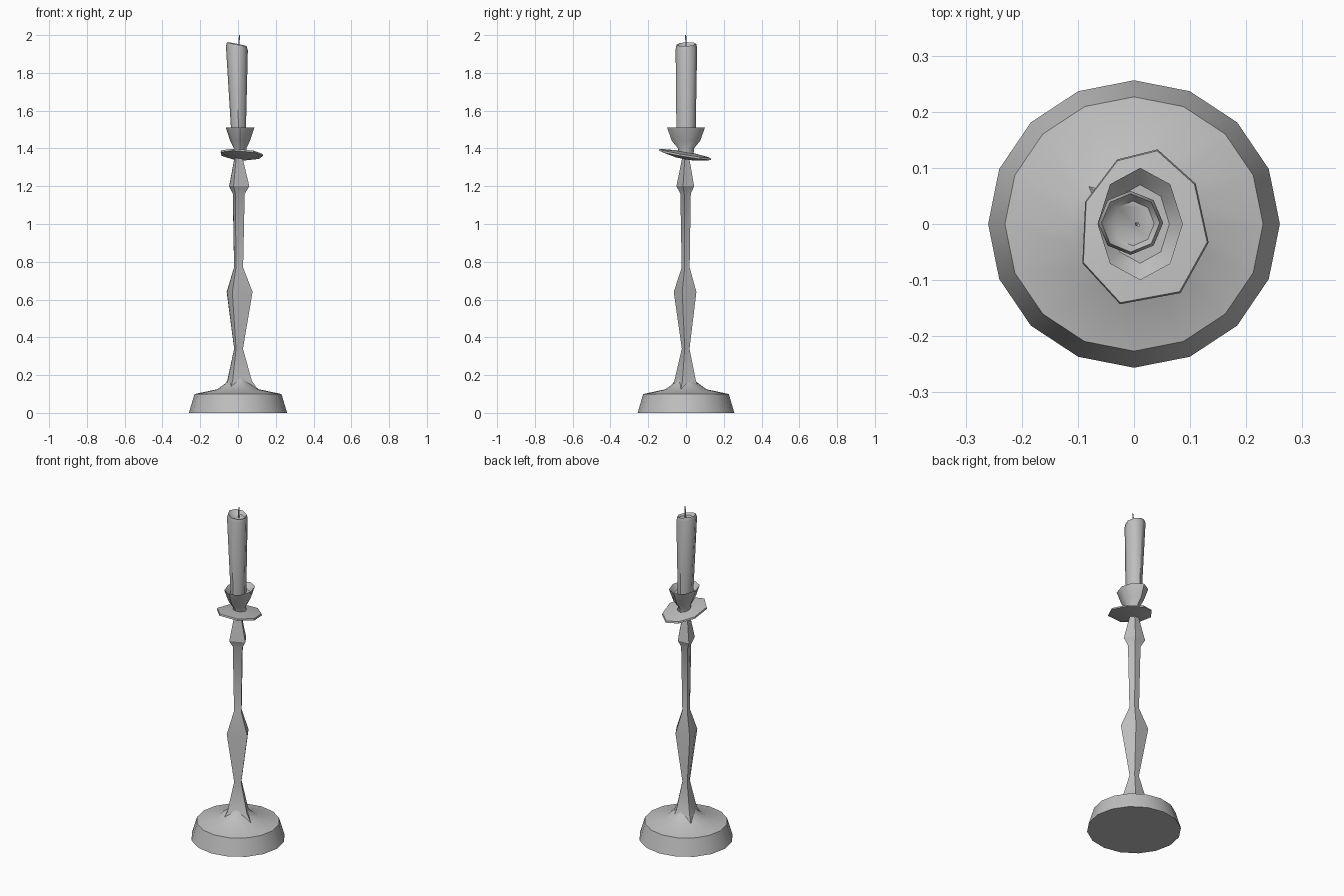
import bpy, bmesh, math
from math import cos, sin, radians, tau

cube = bpy.data.objects.get("Cube")
if cube:
    bpy.data.objects.remove(cube, do_unlink=True)

# One plain grey for the whole piece
grey = bpy.data.materials.new("plain_grey")
grey.use_nodes = True
colour = (0.52, 0.52, 0.52, 1)
grey.diffuse_color = colour
grey.node_tree.nodes["Principled BSDF"].inputs["Base Color"].default_value = colour


def loft(name, rings, angle):
    """Skin a stack of equal-length rings, cap both ends, smooth below an angle."""
    bm = bmesh.new()
    rows = [[bm.verts.new(p) for p in ring] for ring in rings]
    n = len(rows[0])
    for low, high in zip(rows, rows[1:]):
        for i in range(n):
            j = (i + 1) % n
            bm.faces.new((low[i], low[j], high[j], high[i]))
    bm.faces.new(rows[0][::-1])
    bm.faces.new(rows[-1])
    bmesh.ops.recalc_face_normals(bm, faces=bm.faces)
    mesh = bpy.data.meshes.new(name)
    bm.to_mesh(mesh)
    bm.free()
    mesh.shade_smooth()
    mesh.set_sharp_from_angle(angle=radians(angle))
    mesh.materials.append(grey)
    obj = bpy.data.objects.new(name, mesh)
    bpy.context.collection.objects.link(obj)
    return obj


def oval(n, z, rx, ry, cx=0, cy=0, tilt_x=0, tilt_y=0):
    """Ring of n points on an ellipse lying in a tilted plane."""
    ring = []
    for i in range(n):
        a = tau * i / n
        x, y = rx * cos(a), ry * sin(a)
        ring.append((cx + x, cy + y, z + tilt_x * x + tilt_y * y))
    return ring


def scaled(outline, z, s, cx=0, cy=0, tilt_x=0, tilt_y=0):
    """Ring made from a hand-shaped outline, scaled and tilted."""
    return [(cx + x * s, cy + y * s, z + (tilt_x * x + tilt_y * y) * s)
            for x, y in outline]


# Round foot with a low flared mound
foot = [(0, 0.26), (0.1, 0.23), (0.125, 0.11), (0.165, 0.055), (0.2, 0.035)]
loft("foot", [oval(16, z, r, r * 0.985) for z, r in foot], 40)

# Faceted stem with two swellings
section = [(0.077, -0.02), (0.032, 0.055), (-0.06, 0.05), (-0.058, 0.0), (-0.03, -0.065)]
stem = [(0.11, 1.5), (0.17, 0.95), (0.34, 0.34), (0.64, 1), (0.77, 0.35),
        (1.16, 0.46), (1.2, 0.78), (1.36, 0.28)]
loft("stem", [scaled(section, z, s) for z, s in stem], 25)

# Tilted drip pan
pan = [(0.133, -0.033), (0.11, 0.072), (0.042, 0.133), (-0.03, 0.115),
       (-0.087, 0.04), (-0.092, -0.07), (-0.025, -0.143), (0.083, -0.123)]
slope = dict(tilt_x=-0.06, tilt_y=-0.17)
loft("drip_pan", [scaled(pan, 1.345, 0.4, **slope),
                  scaled(pan, 1.363, 1, **slope),
                  scaled(pan, 1.373, 0.98, **slope),
                  scaled(pan, 1.381, 0.4, **slope)], 30)

# Cup holding the candle, with a hollow top
cup = [(1.36, 0.035, 0.04), (1.4, 0.033, 0.042), (1.44, 0.052, 0.075),
       (1.51, 0.076, 0.1), (1.48, 0.052, 0.07)]
loft("candle_cup", [oval(8, z, rx, ry, cx=0.011) for z, rx, ry in cup], 46)

# Candle, wider and slightly slanted at its melted top
loft("candle", [oval(8, 1.42, 0.036, 0.05, 0.004),
                oval(8, 1.93, 0.058, 0.057, -0.006, 0.002, -0.2, 0.05),
                oval(8, 1.952, 0.052, 0.052, -0.006, 0.002, -0.2, 0.05),
                oval(8, 1.935, 0.038, 0.04, -0.002, 0.001, -0.1)], 50)

# Wick
loft("wick", [oval(5, 1.92, 0.004, 0.004, 0.005),
              oval(5, 1.97, 0.004, 0.004, 0.005),
              oval(5, 2.0, 0.003, 0.003, 0.008, -0.002)], 60)
